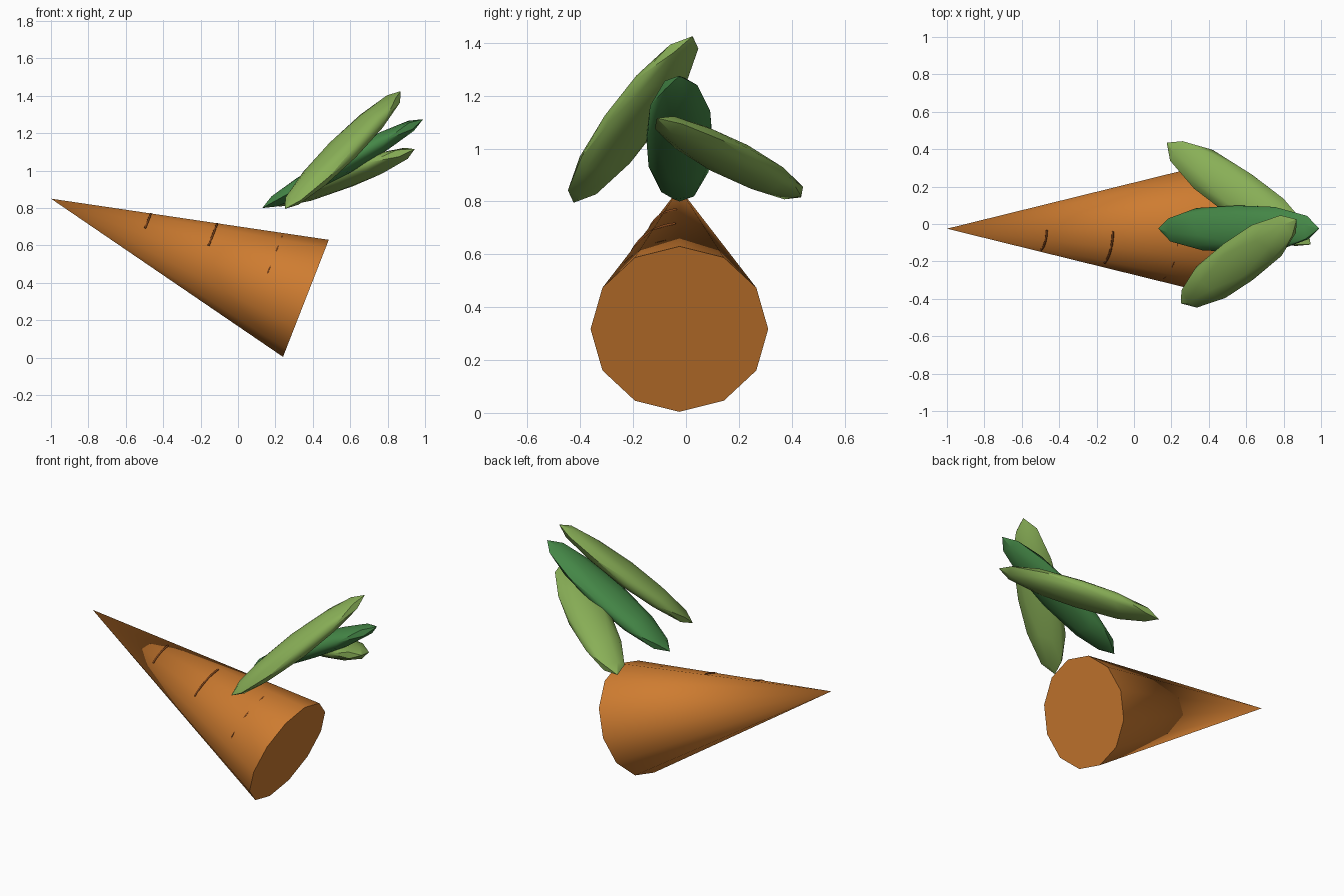
import bpy, math
from mathutils import Vector, Matrix

if "Cube" in bpy.data.objects:
    bpy.data.objects.remove(bpy.data.objects["Cube"], do_unlink=True)


def material(name, rgb):
    m = bpy.data.materials.new(name)
    m.use_nodes = True
    m.diffuse_color = (*rgb, 1)
    bsdf = m.node_tree.nodes["Principled BSDF"]
    bsdf.inputs["Base Color"].default_value = (*rgb, 1)
    bsdf.inputs["Roughness"].default_value = 0.7
    return m


ORANGE = material("carrot orange", (0.62, 0.202, 0.03))
BROWN = material("groove brown", (0.2, 0.055, 0.01))
LIGHT = material("light green", (0.25, 0.43, 0.095))
DARK = material("dark green", (0.058, 0.24, 0.062))

# Root axis runs from the tip to the centre of the flat crown
TIP = Vector((-1.0, -0.025, 0.85))
CROWN = Vector((0.363, -0.025, 0.317))
RADIUS = 0.336
LENGTH = (CROWN - TIP).length
AXIS = (CROWN - TIP).normalized()
SIDE = Vector((0, -1, 0))
UP = SIDE.cross(AXIS)
if UP.z < 0:
    UP.negate()


def frame(x, y, z, origin):
    m = Matrix((x, y, z)).transposed().to_4x4()
    m.translation = origin
    return m


def finish(obj, name, mat):
    obj.name = name
    obj.data.materials.append(mat)
    bpy.ops.object.shade_smooth_by_angle(angle=math.radians(35))


# Twelve-sided root with one corner at the top
bpy.ops.mesh.primitive_cone_add(vertices=12, radius1=RADIUS, radius2=0, depth=LENGTH)
root = bpy.context.object
root.matrix_world = frame(-AXIS.cross(UP), UP, -AXIS, (TIP + CROWN) / 2)
finish(root, "carrot_root", ORANGE)


# Thin growth rings round the upper front quarter of the root
def growth_ring(name, dist, scale, start, end):
    r = RADIUS * dist / LENGTH * scale
    curve = bpy.data.curves.new(name, "CURVE")
    curve.dimensions = "3D"
    curve.bevel_depth = 0.006
    curve.bevel_resolution = 1
    curve.use_fill_caps = True
    spline = curve.splines.new("POLY")
    n = 16
    spline.points.add(n)
    for i, p in enumerate(spline.points):
        a = math.radians(start + (end - start) * i / n)
        pos = TIP + AXIS * dist + (UP * math.cos(a) + SIDE * math.sin(a)) * r
        p.co = (*pos, 1)
    curve.materials.append(BROWN)
    bpy.context.collection.objects.link(bpy.data.objects.new(name, curve))


growth_ring("growth_ring_tip", 0.526, 0.985, 4, 72)
growth_ring("growth_ring_middle", 0.876, 0.985, 4, 68)
growth_ring("growth_ring_crown", 1.224, 0.951, 6, 82)


# Flattened leaves, each lying level across its width
def leaf(name, start, end, mat):
    start, end = Vector(start), Vector(end)
    d = (end - start).normalized()
    w = Vector((0, 0, 1)).cross(d).normalized()
    bpy.ops.mesh.primitive_ico_sphere_add(subdivisions=2, radius=1)
    obj = bpy.context.object
    obj.data.transform(Matrix.Diagonal((0.13, 0.062, (end - start).length / 2, 1)))
    obj.matrix_world = frame(w, d.cross(w), d, (start + end) / 2)
    finish(obj, name, mat)


leaf("leaf_middle", (0.13, -0.025, 0.80), (0.99, -0.025, 1.275), DARK)
leaf("leaf_front", (0.25, -0.425, 0.795), (0.87, 0.025, 1.425), LIGHT)
leaf("leaf_back", (0.175, 0.435, 0.815), (0.945, -0.11, 1.115), LIGHT)
